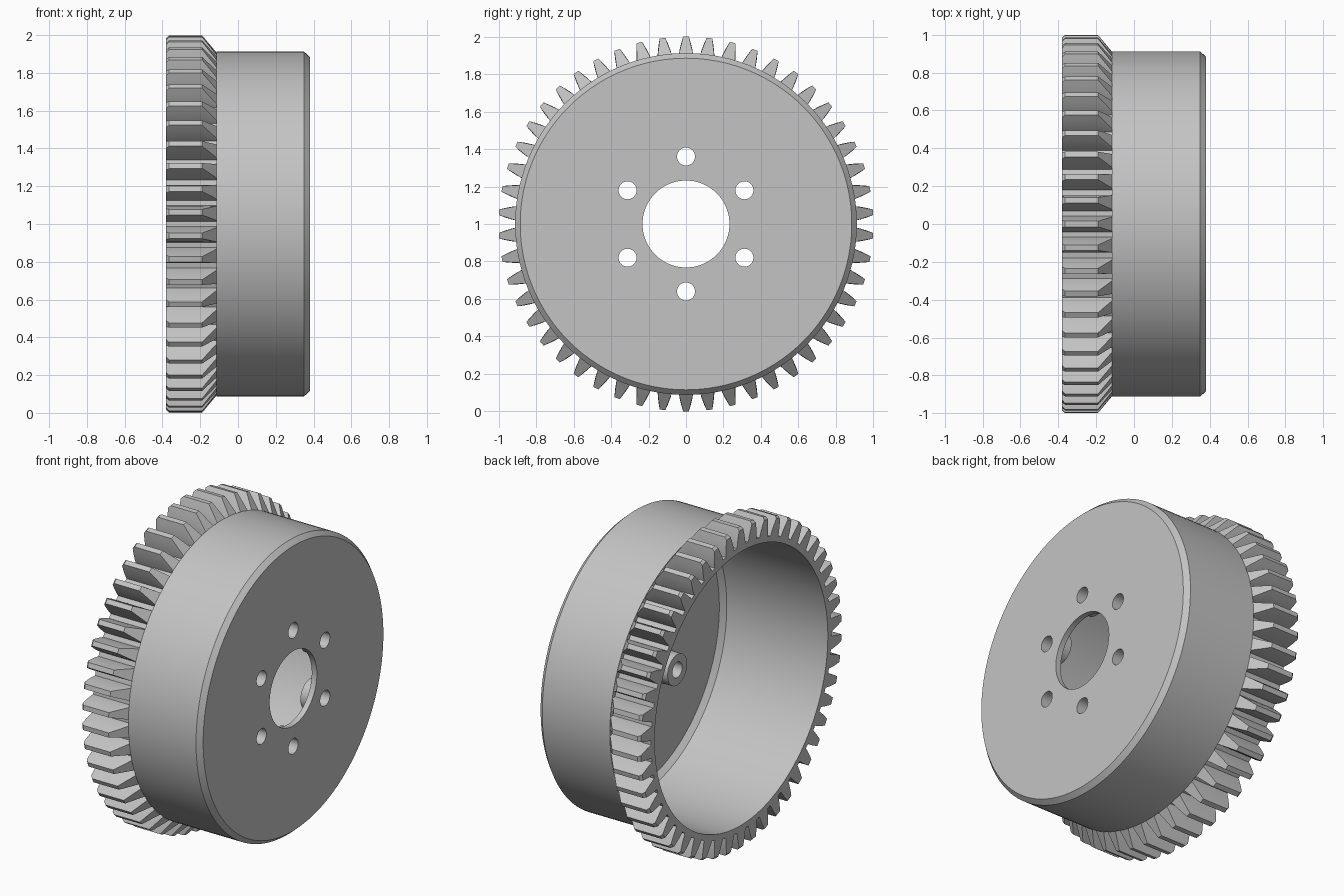
import bpy, bmesh, math
from mathutils import Matrix, Vector

cube = bpy.data.objects.get("Cube")
if cube:
    bpy.data.objects.remove(cube, do_unlink=True)

TEETH = 50
BOLTS = 6
BOLT_CIRCLE = 0.36
CENTRE = Vector((0, 0, 1))

grey = bpy.data.materials.new("plain grey")
grey.use_nodes = True
grey.diffuse_color = (0.55, 0.55, 0.55, 1)
grey.node_tree.nodes["Principled BSDF"].inputs["Base Color"].default_value = grey.diffuse_color


def finish(name, bm):
    """Turn a bmesh into a shaded object."""
    bmesh.ops.recalc_face_normals(bm, faces=bm.faces)
    mesh = bpy.data.meshes.new(name)
    bm.to_mesh(mesh)
    bm.free()
    mesh.materials.append(grey)
    obj = bpy.data.objects.new(name, mesh)
    bpy.context.collection.objects.link(obj)
    shade(obj)
    return obj


def shade(obj):
    bpy.ops.object.select_all(action='DESELECT')
    obj.select_set(True)
    bpy.context.view_layer.objects.active = obj
    bpy.ops.object.shade_smooth_by_angle(angle=math.radians(25))


def bridge(bm, rings, close):
    """Skin quads between successive closed rings of vertices."""
    pairs = list(zip(rings, rings[1:]))
    if close:
        pairs.append((rings[-1], rings[0]))
    for a, b in pairs:
        for i in range(len(a)):
            j = (i + 1) % len(a)
            bm.faces.new((a[i], a[j], b[j], b[i]))


def lathe(bm, profile, steps, centre):
    """Revolve a closed (x, radius) profile about the x direction."""
    rings = []
    for k in range(steps):
        a = math.tau * k / steps
        rings.append([bm.verts.new(centre + Vector((x, r * math.sin(a), r * math.cos(a))))
                      for x, r in profile])
    bridge(bm, rings, True)


def bolt_centres():
    for k in range(BOLTS):
        a = math.tau * k / BOLTS
        yield CENTRE + BOLT_CIRCLE * Vector((0, math.sin(a), math.cos(a)))


# Cup shaped drum with chamfered floor corner and central bore
bm = bmesh.new()
lathe(bm, [(-0.38, 0.885), (-0.115, 0.885), (-0.115, 0.912), (0.35, 0.912),
           (0.38, 0.885), (0.38, 0.232), (0.345, 0.232), (0.345, 0.82),
           (0.315, 0.85), (-0.38, 0.85)], 150, CENTRE)
drum = finish("drum", bm)

# Bolt holes through the floor
bm = bmesh.new()
for c in bolt_centres():
    bmesh.ops.create_cone(bm, cap_ends=True, segments=32, radius1=0.048, radius2=0.048, depth=0.4,
                          matrix=Matrix.Translation(c + Vector((0.36, 0, 0)))
                          @ Matrix.Rotation(math.pi / 2, 4, 'Y'))
cutter = finish("hole_cutter", bm)
cutter.hide_render = True
cut = drum.modifiers.new("bolt holes", 'BOOLEAN')
cut.operation = 'DIFFERENCE'
cut.solver = 'EXACT'
cut.object = cutter
bpy.context.view_layer.objects.active = drum
bpy.ops.object.modifier_apply(modifier=cut.name)
bpy.data.objects.remove(cutter, do_unlink=True)
shade(drum)

# Short bosses around the holes, inside the drum
bm = bmesh.new()
for c in bolt_centres():
    lathe(bm, [(0.278, 0.048), (0.278, 0.096), (0.35, 0.096), (0.35, 0.048)], 32, c)
finish("bolt_bosses", bm)


# Gear teeth, each lofted along x with bevelled ends
def half_width(r):
    t = (r - 0.87) / 0.13
    return 0.043 - 0.012 * t - 0.016 * t * t


bm = bmesh.new()
for k in range(TEETH):
    turn = Matrix.Rotation(math.tau * k / TEETH, 3, 'X')
    rings = []
    for x, top in [(-0.38, 0.985), (-0.365, 1.0), (-0.19, 1.0), (-0.112, 0.905)]:
        radii = [0.87 + (top - 0.87) * i / 4 for i in range(5)]
        side = [(half_width(r), r) for r in radii]
        outline = side + [(-w, r) for w, r in reversed(side)]
        rings.append([bm.verts.new(CENTRE + turn @ Vector((x, w, r))) for w, r in outline])
    bridge(bm, rings, False)
    bm.faces.new(rings[0])
    bm.faces.new(rings[-1])
finish("gear_teeth", bm)
